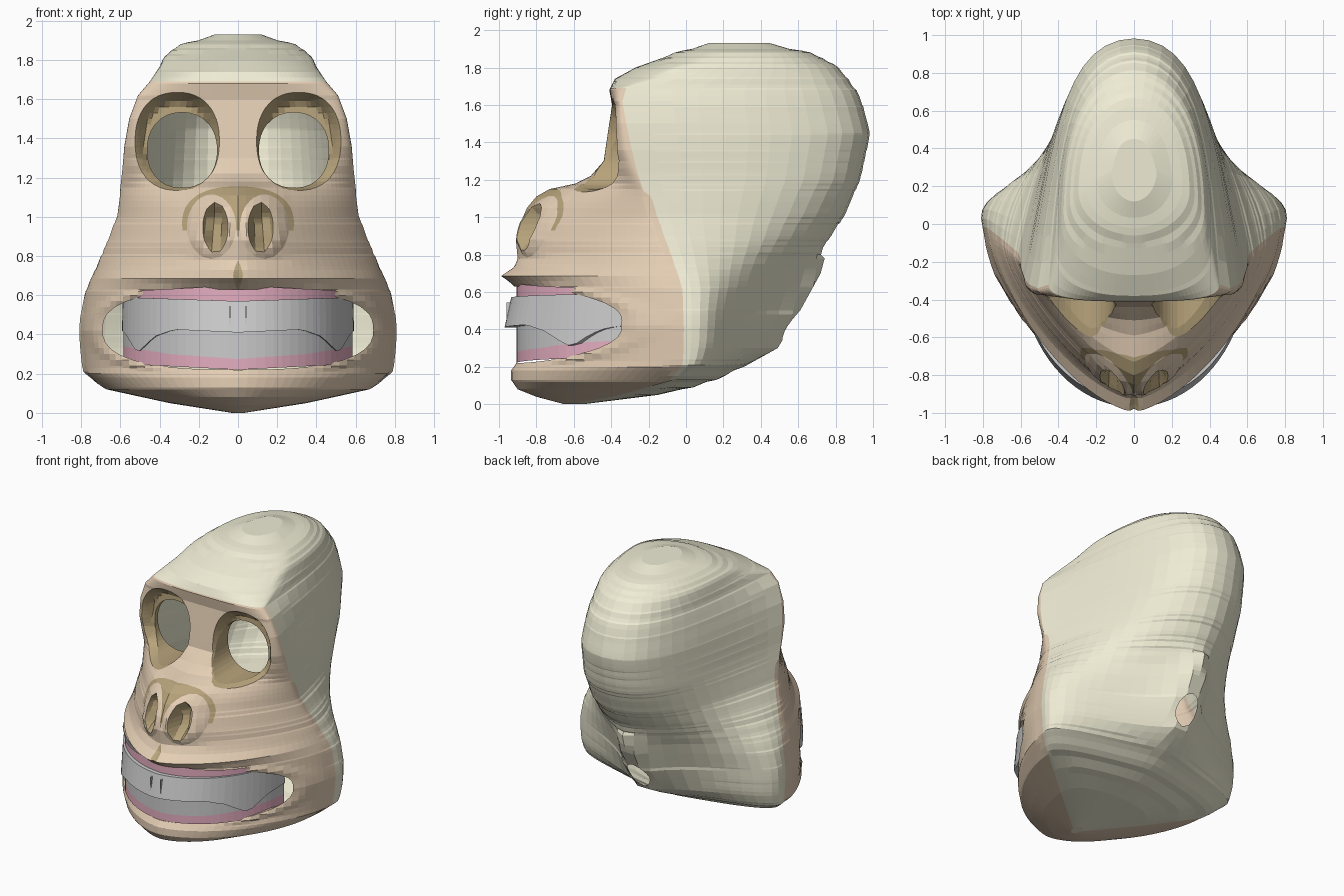
import bpy, bmesh, math

if "Cube" in bpy.data.objects:
    bpy.data.objects.remove(bpy.data.objects["Cube"])


def mat(name, rgb):
    m = bpy.data.materials.new(name)
    m.diffuse_color = (*rgb, 1)
    m.use_nodes = True
    m.node_tree.nodes["Principled BSDF"].inputs["Base Color"].default_value = m.diffuse_color
    return m


def lerp_table(table, v):
    """Linear look-up of a row in a table keyed by its first column."""
    if v <= table[0][0]:
        return table[0][1:]
    for a, b in zip(table, table[1:]):
        if v <= b[0]:
            t = (v - a[0]) / (b[0] - a[0])
            return [p + (q - p) * t for p, q in zip(a[1:], b[1:])]
    return table[-1][1:]


def clamp(v):
    return max(0.0, min(1.0, v))


def link(bm, name, mats):
    me = bpy.data.meshes.new(name)
    bm.to_mesh(me)
    bm.free()
    ob = bpy.data.objects.new(name, me)
    for m in mats:
        me.materials.append(m)
    bpy.context.collection.objects.link(ob)
    return ob


# Centre-line face profile: z, y
FRONT = [(0, -.65), (.04, -.80), (.08, -.90), (.13, -.935), (.18, -.935), (.23, -.90),
         (.40, -.90), (.63, -.92), (.665, -.965), (.685, -.995), (.73, -.93), (.78, -.90),
         (.88, -.91), (.97, -.885), (1.05, -.85), (1.11, -.80), (1.15, -.73), (1.18, -.59),
         (1.22, -.51), (1.30, -.44), (1.47, -.415), (1.60, -.395), (1.68, -.41),
         (1.74, -.38), (1.80, -.27), (1.85, -.13), (1.90, 0), (1.93, .12)]
# Face edge: z, half width, y, roundness of the face section
SIDE = [(0, .03, -.60, 2), (.05, .35, -.35, 1.8), (.12, .67, -.10, 1.7), (.20, .78, -.02, 1.62),
        (.42, .80, -.02, 1.58), (.62, .775, -.03, 1.55), (.80, .70, -.10, 1.42),
        (1.0, .62, -.18, 1.28), (1.15, .60, -.23, 1.2), (1.24, .59, -.26, 1.7),
        (1.36, .58, -.29, 2.6), (1.5, .555, -.32, 3), (1.62, .51, -.34, 3), (1.69, .45, -.32, 3),
        (1.75, .41, -.10, 2.4), (1.82, .375, .08, 2.1), (1.88, .30, .18, 2), (1.93, .12, .28, 2)]
# Back of skull: z, back y, then two bezier handles (x, y)
BACK = [(0, -.55, .03, -.57, .02, -.55), (.05, -.15, .35, -.2, .2, -.15), (.12, .15, .72, 0, .3, .1),
        (.20, .31, .9, .14, .35, .2), (.30, .49, .96, .22, .20, .25), (.50, .61, .96, .24, .18, .26),
        (.70, .72, .82, .25, .26, .43), (.85, .76, .66, .22, .36, .65), (1.0, .86, .54, .2, .42, .8),
        (1.2, .94, .47, .25, .43, .95), (1.45, .995, .43, .3, .42, 1), (1.65, .94, .41, .3, .39, .93),
        (1.80, .83, .39, .35, .33, .8), (1.88, .68, .3, .4, .24, .65), (1.93, .45, .1, .32, .1, .45)]
NF, NB = 24, 14
BROW = 1.69


def half_section(z):
    yf, = lerp_table(FRONT, z)
    xs, ys, p = lerp_table(SIDE, z)
    yb, ax, ay, bx, by = lerp_table(BACK, z)
    stump = clamp(1 - abs(z - .48) / .3) * .16      # blunt end of the neck ridge
    pts = []
    for i in range(NF):
        u = math.sin(i / NF * math.pi / 2)
        pts.append((xs * u, ys - (ys - yf) * (1 - u ** p) ** (1 / p)))
    for i in range(NB + 1):
        t = i / NB
        s = 1 - t
        y = s**3 * ys + 3*s*s*t * ay + 3*s*t*t * by + t**3 * (yb + stump)
        pts.append((s**3 * xs + 3*s*s*t * ax + 3*s*t*t * bx, min(y, yb) if stump else y))
    return pts


# Outlines as signed functions: negative inside
def ellipse(cx, cz, rx, rz, n=2.0, back=False):
    def f(co):
        if (co.y < .3) if back else (co.y > -.1):
            return 5.0
        return (abs((abs(co.x) - cx) / rx)**n + abs((co.z - cz) / rz)**n) ** (1 / n) - 1
    return f


eye_hole = ellipse(.285, 1.34, .178, .192, 2.2)
socket = ellipse(.31, 1.385, .215, .25, 2.3)
mouth = ellipse(0, .425, .69, .205, 2.6)
neck_hole = ellipse(0, .42, .08, .10, back=True)
nostril = ellipse(.115, .945, .065, .13)
lobe = ellipse(.135, .95, .125, .165)
nose = ellipse(0, .965, .285, .19, 2.4)
philtrum = ellipse(0, .70, .025, .08)


def cut(bm, f):
    """Score an outline into the mesh."""
    new = []
    for e in list(bm.edges):
        a, b = e.verts
        fa, fb = f(a.co), f(b.co)
        if fa * fb < 0 and max(fa, fb) < 4.9 and min(abs(fa), abs(fb)) > 1e-5:
            new.append(bmesh.utils.edge_split(e, a, fa / (fa - fb))[1])
    bmesh.ops.connect_verts(bm, verts=new)


def inside(face, f):
    return all(f(v.co) < 2e-2 for v in face.verts) and f(face.calc_center_median()) < 0


# Head shell: stacked sections
bone = mat("hide", (.86, .84, .66))
skin = mat("face_skin", (.78, .62, .46))
dark = mat("dark_skin", (.48, .37, .20))
levels = sorted({r[0] for r in FRONT + SIDE + BACK} | {round(.03 * k, 3) for k in range(1, 64)})
levels = [z for i, z in enumerate(levels) if i == 0 or z - levels[i - 1] > .006 or z in (BROW, 1.93)]
bm = bmesh.new()
rings = []
for z in levels:
    h = half_section(z)
    pts = h + [(-x, y) for x, y in h[-2:0:-1]]
    rings.append([bm.verts.new((x, y, z)) for x, y in pts])
n = len(rings[0])
for k, (r, s) in enumerate(zip(rings, rings[1:])):
    for i in range(n):
        j = (i + 1) % n
        f = bm.faces.new((r[i], r[j], s[j], s[i]))
        f.material_index = int((i < NF or i >= n - NF) and levels[k + 1] <= BROW + .001)
bm.faces.new(rings[0][::-1])
bm.faces.new(rings[-1])

# Soften the skull and cheeks
soft = [v for r, z in zip(rings[1:-1], levels[1:-1]) for v in r
        if (v.co.y > -.1 and z > .08 and not (v.co.y > .3 and z < .8)) or (.75 < z < 1.12 and abs(v.co.x) > .25)]
for _ in range(4):
    bmesh.ops.smooth_vert(bm, verts=soft, factor=.5, use_axis_x=True, use_axis_y=True, use_axis_z=False)

# Score eye, nose and mouth outlines
for f in (socket, eye_hole, mouth, neck_hole, nose, lobe, nostril, philtrum):
    cut(bm, f)
for face in bm.faces:
    groove = inside(face, nose) and not inside(face, lobe) and face.calc_center_median().z > .93
    if groove or any(inside(face, f) for f in (socket, nostril, philtrum)):
        face.material_index = 2
holes = [f for f in bm.faces if any(inside(f, h) for h in (eye_hole, mouth, neck_hole))]
bmesh.ops.delete(bm, geom=holes, context='FACES')

# Sink the sockets and nostrils, puff the nostril rims and mouth corners
for v in bm.verts:
    w = clamp(-socket(v.co) / .22)
    dy = clamp(-nostril(v.co) / .5) * .11 - clamp(-lobe(v.co) / .25) * .02
    lip = clamp(1 - abs(mouth(v.co) - .07) / .07) * clamp((abs(v.co.x) - .3) / .2)
    if w and v.co.y < -.27:
        v.co.y += (-.27 - v.co.y) * w * .7
    v.co.y += dy + clamp(-philtrum(v.co)) * .02 - lip * .02

# Roll the lips and the eye rims inward
rim = [e for e in bm.edges if e.is_boundary and all(v.co.y < -.1 for v in e.verts)]
roll = bmesh.ops.extrude_edge_only(bm, edges=rim)["geom"]
for g in roll:
    if isinstance(g, bmesh.types.BMVert):
        g.co.y = g.co.y + .07 if g.co.z < .8 else max(g.co.y + .03, -.27)
    elif isinstance(g, bmesh.types.BMFace):
        g.material_index = 1 if g.calc_center_median().z < .8 else 2
bmesh.ops.recalc_face_normals(bm, faces=bm.faces)
link(bm, "head", [bone, skin, dark])


# Gums and teeth: rows swept round the jaw arch
def arch(name, rows, mats=()):
    bm = bmesh.new()
    grid = []
    for zs, off in rows:
        row = []
        for i in range(-20, 21):
            a = i / 20 * math.pi / 2
            z, = lerp_table(zs, abs(math.sin(a)))
            row.append(bm.verts.new(((.585 + off * .1) * math.sin(a),
                                     -.30 - (.605 + off) * math.cos(a) ** 1.08, z)))
        grid.append(row)
    for r, s in zip(grid, grid[1:]):
        for i in range(40):
            bm.faces.new((r[i], r[i + 1], s[i + 1], s[i]))
    bmesh.ops.recalc_face_normals(bm, faces=bm.faces)
    return link(bm, name, mats)


pink = mat("gum_pink", (.78, .42, .53))
gum_line = [(0, .275), (.6, .30), (1, .34)]
top_line = [(0, .57), (1, .59)]
bite = [(0, .41), (.55, .425), (.72, .39), (.87, .305), (.968, .40), (1, .42)]
arch("lower_gum", [([(0, .22), (1, .25)], 0), (gum_line, 0)], [pink])
arch("upper_gum", [(top_line, 0), ([(0, .65), (1, .62)], 0)], [pink])
arch("lower_teeth", [(gum_line, 0), (top_line, 0)])
arch("upper_teeth", [(top_line, 0), (top_line, .03), (bite, .065), (bite, 0)])

# Slim front tooth edges
for x in (-.04, .04):
    bpy.ops.mesh.primitive_cube_add(size=1, location=(x, -.945, .485))
    bpy.context.object.name = "front_tooth_edge"
    bpy.context.object.scale = (.006, .03, .12)
